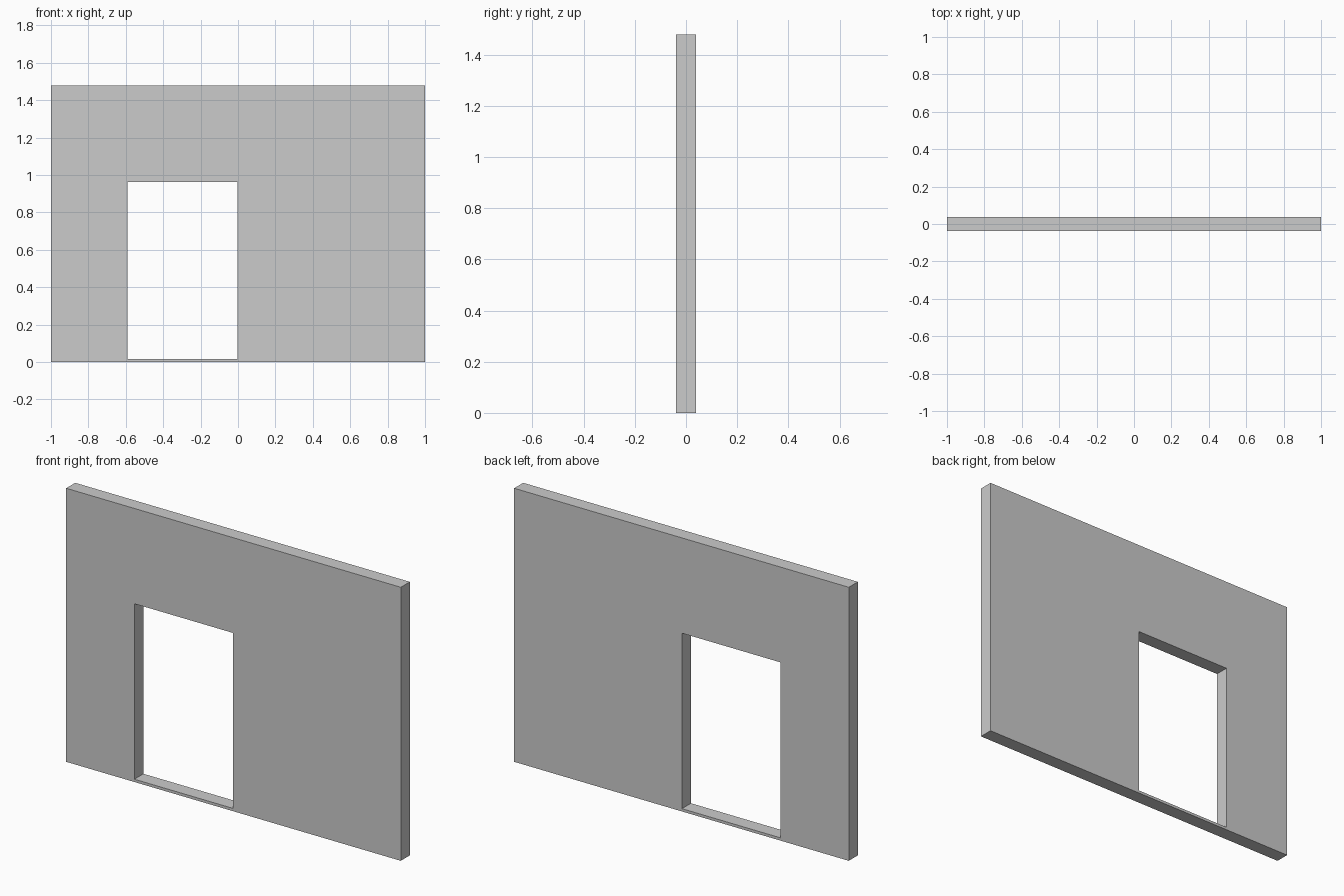
import bpy, bmesh

if "Cube" in bpy.data.objects:
    bpy.data.objects.remove(bpy.data.objects["Cube"])

DEPTH = 0.077


def rectangle(bm, x0, x1, z0, z1, y):
    return [bm.verts.new((x, y, z))
            for x, z in ((x0, z0), (x1, z0), (x1, z1), (x0, z1))]


# Wall panel with a doorway opening and a thin sill strip below it
bm = bmesh.new()
outer = rectangle(bm, -1, 1, 0, 1.478, -DEPTH / 2)
inner = rectangle(bm, -0.592, -0.003, 0.015, 0.963, -DEPTH / 2)
for i in range(4):
    j = (i + 1) % 4
    bm.faces.new((outer[i], outer[j], inner[j], inner[i]))

# Thickness: extrude the front ring backwards, keeping the front face
ring = bm.faces[:]
result = bmesh.ops.extrude_face_region(bm, geom=ring, use_keep_orig=True)
back = [g for g in result["geom"] if isinstance(g, bmesh.types.BMVert)]
bmesh.ops.translate(bm, verts=back, vec=(0, DEPTH, 0))
bmesh.ops.recalc_face_normals(bm, faces=bm.faces[:])

mesh = bpy.data.meshes.new("wall_with_doorway")
bm.to_mesh(mesh)
bm.free()
wall = bpy.data.objects.new("wall_with_doorway", mesh)
bpy.context.collection.objects.link(wall)
